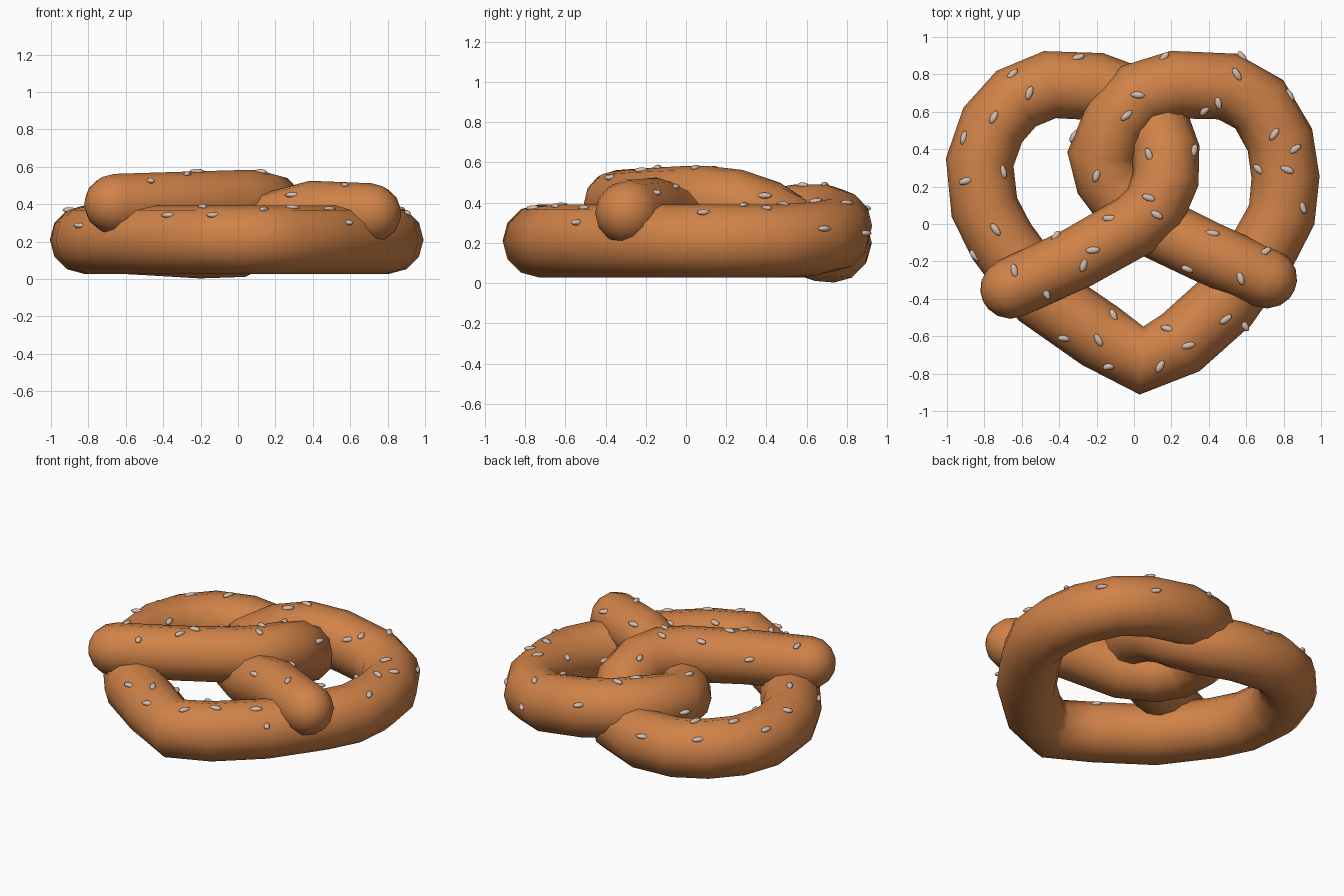
import bpy, bmesh, math, random
from mathutils import Vector, Matrix
from mathutils.bvhtree import BVHTree

if "Cube" in bpy.data.objects:
    bpy.data.objects.remove(bpy.data.objects["Cube"])

random.seed(4)
SIDES = 12
Z = Vector((0, 0, 1))


def material(name, rgb):
    m = bpy.data.materials.new(name)
    m.diffuse_color = (*rgb, 1)
    m.use_nodes = True
    m.node_tree.nodes["Principled BSDF"].inputs["Base Color"].default_value = m.diffuse_color
    return m


def add_object(name, bm, mat):
    bmesh.ops.recalc_face_normals(bm, faces=bm.faces[:])
    for f in bm.faces:
        f.smooth = True
    mesh = bpy.data.meshes.new(name)
    bm.to_mesh(mesh)
    mesh.materials.append(mat)
    ob = bpy.data.objects.new(name, mesh)
    bpy.context.collection.objects.link(ob)
    return ob


crust = material("baked crust", (0.63, 0.225, 0.065))
seed_mat = material("pale sesame", (0.66, 0.50, 0.42))

# Centre line of the rope, one half per list: bottom tip round to the free end
left_half = [(-.18, -.60, .21), (-.49, -.385, .21), (-.71, -.09, .21), (-.80, .09, .21),
             (-.825, .33, .21), (-.755, .53, .21), (-.63, .67, .21), (-.45, .745, .20),
             (-.20, .735, .185), (.01, .66, .19), (.12, .53, .25), (.17, .39, .335),
             (.17, .24, .39), (.11, .09, .41), (0, -.01, .412), (-.31, -.185, .407),
             (-.66, -.345, .40)]
right_half = [(.25, -.635, .21), (.49, -.42, .21), (.70, -.12, .21), (.79, .05, .21),
              (.81, .25, .21), (.78, .45, .21), (.67, .64, .22), (.50, .735, .24),
              (.22, .745, .285), (.03, .69, .31), (-.09, .56, .31), (-.175, .37, .28),
              (-.14, .24, .26), (-.06, .13, .25), (.10, -.01, .275), (.40, -.155, .36),
              (.71, -.29, .35)]
path = [Vector(p) for p in left_half[::-1] + [(.04, -.73, .21)] + right_half]

# Rings along the path: position, direction, radius (ends get rounded caps)
n = len(path)
rings = []
for i, p in enumerate(path):
    a = (p - path[max(i - 1, 0)]).normalized()
    b = (path[min(i + 1, n - 1)] - p).normalized()
    from_end = min(i, n - 1 - i)
    rings.append((p, (a + b).normalized(), min(0.182, 0.162 + 0.004 * from_end)))


def cap(ring, sign):
    p, t, r = ring
    return [(p + t * sign * r * math.sin(a), t, r * math.cos(a))
            for a in (math.radians(d) for d in (25, 50, 72))]


rings = cap(rings[0], -1)[::-1] + rings + cap(rings[-1], 1)

# Dough rope
bm = bmesh.new()
loops = []
for p, t, r in rings:
    side = t.cross(Z).normalized()
    up = side.cross(t).normalized()
    loops.append([bm.verts.new(p + r * (side * math.cos(2 * math.pi * k / SIDES)
                                        + up * math.sin(2 * math.pi * k / SIDES)))
                  for k in range(SIDES)])
for la, lb in zip(loops, loops[1:]):
    for k in range(SIDES):
        j = (k + 1) % SIDES
        bm.faces.new((la[k], la[j], lb[j], lb[k]))
for loop, sign in ((loops[0], -1), (loops[-1], 1)):
    centre = sum((v.co for v in loop), Vector()) / SIDES
    ring = rings[0] if sign < 0 else rings[-1]
    tip = bm.verts.new(centre + ring[1] * sign * 0.008)
    for k in range(SIDES):
        bm.faces.new((loop[k], loop[(k + 1) % SIDES], tip))
tree = BVHTree.FromBMesh(bm)
add_object("dough_rope", bm, crust)
bm.free()

# Sesame seeds dropped from above onto the crust
spots = [(-.65, .80), (-.56, .70), (-.30, .89), (-.75, .57), (-.91, .46), (-.90, .23),
         (-.70, .28), (-.74, -.03), (-.85, -.17), (.16, .89), (.02, .69), (-.04, .58),
         (-.32, .47), (-.20, .26), (.38, .61), (.45, .65), (.55, .80), (.58, .89),
         (.83, .69), (.75, .48), (.86, .40), (.82, .29), (.67, .29), (.90, .09),
         (.08, .37), (.32, .39), (.08, .14), (.12, .05), (-.13, .03), (-.42, -.07),
         (-.22, -.14), (-.27, -.22), (-.64, -.25), (-.47, -.37), (.42, -.05), (.70, -.15),
         (.57, -.29), (.29, -.24), (-.11, -.49), (-.19, -.62), (-.37, -.61), (-.13, -.76),
         (.18, -.56), (.29, -.65), (.14, -.76), (.49, -.51), (.59, -.54)]
bm = bmesh.new()
for x, y in spots:
    hit, normal, _, _ = tree.ray_cast(Vector((x, y, 2)), -Z)
    if hit is None:
        continue
    if normal.z < 0:
        normal = -normal
    m = (Matrix.Translation(hit + normal * 0.006) @ Z.rotation_difference(normal).to_matrix().to_4x4()
         @ Matrix.Rotation(random.uniform(0, math.pi), 4, 'Z')
         @ Matrix.Diagonal((0.040, 0.019, 0.015, 1)))
    bmesh.ops.create_uvsphere(bm, u_segments=8, v_segments=6, radius=1, matrix=m)
add_object("sesame_seeds", bm, seed_mat)
bm.free()
